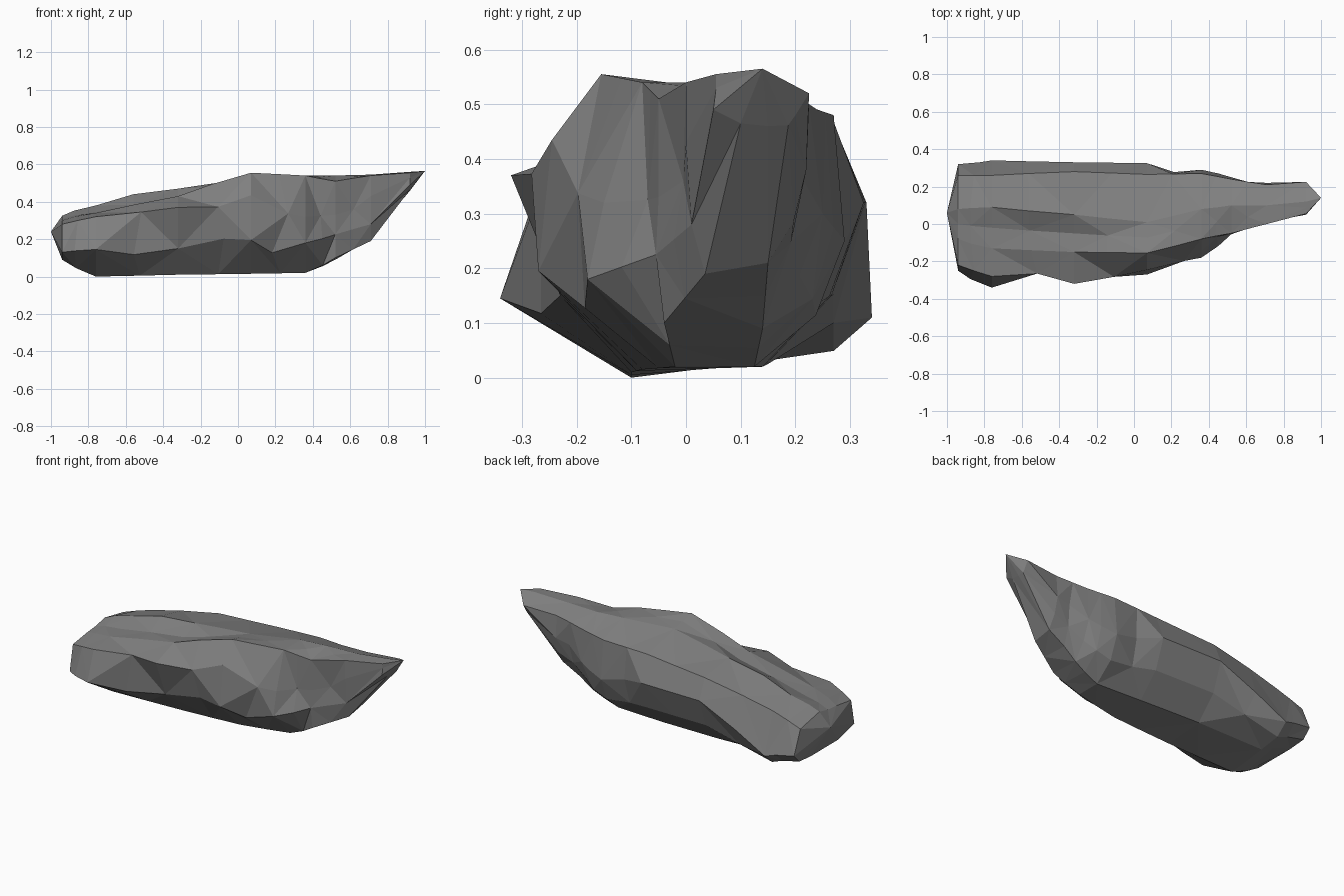
import bpy, bmesh, random
from mathutils import Vector

if "Cube" in bpy.data.objects:
    bpy.data.objects.remove(bpy.data.objects["Cube"])

random.seed(4)

# Cross-sections along the boulder: x, then eight (y, z) corners running
# keel front, low front, shoulder, front ridge, step top, back edge, back bulge, keel back
SECTIONS = [
    (-0.94, -.10, .09, -.25, .13, -.22, .28, -.08, .30, .08, .325, .26, .29, .32, .15, .16, .09),
    (-0.76, -.10, .00, -.34, .145, -.28, .32, -.13, .34, .09, .38, .26, .35, .34, .11, .14, .03),
    (-0.32, -.10, .01, -.23, .15, -.32, .37, -.15, .43, .05, .47, .28, .44, .33, .32, .15, .025),
    (0.07, -.08, .015, -.27, .195, -.245, .435, -.155, .555, .01, .525, .265, .47, .325, .32, .14, .02),
    (0.36, -.02, .02, -.18, .18, -.15, .32, -.08, .54, .08, .54, .27, .48, .29, .25, .125, .02),
    (0.52, -.04, .10, -.055, .225, -.05, .33, -.05, .51, .10, .54, .24, .49, .25, .30, .14, .09),
    (0.71, .035, .19, .01, .28, 0, .43, 0, .54, .10, .545, .21, .51, .22, .38, .15, .21),
    (0.92, .10, .465, .05, .49, .055, .53, .055, .555, .12, .56, .225, .52, .20, .48, .15, .46),
]
TIPS = Vector((-1, .06, .24)), Vector((1, .14, .565))

# (gap index, corner index): shift of chips pressed into the in-between rings
CHIPS = {
    (1, 2): (.02, .035, 0), (1, 1): (0, .02, -.03), (1, 4): (0, 0, .015),
    (2, 1): (.03, 0, .03), (2, 2): (0, .0, -.03),
    (3, 1): (-.02, .04, -.06), (3, 2): (.05, .0, -.04), (3, 6): (0, -.03, 0),
    (4, 2): (0, .03, 0), (5, 2): (0, .02, -.02), (5, 6): (0, -.02, .02),
}


def corners(s):
    return [Vector((s[0], s[i], s[i + 1])) for i in range(1, 17, 2)]


def detail(ring):
    """Add the foot of the top step and the rounded lower back."""
    ridge, step = ring[3], ring[4]
    depth = max(0, .035 - .06 * abs(step.x + .45))
    foot = ridge.lerp(step, .5) - Vector((0, 0, depth))
    heel = ring[6].lerp(ring[7], .5)
    bulge = .03 if heel.x < .5 else .012
    heel += Vector((0, bulge, -bulge * .7))
    return ring[:4] + [foot] + ring[4:7] + [heel] + ring[7:]


# Add a chipped, slightly uneven ring between neighbouring sections
rings = []
for n, sec in enumerate(SECTIONS):
    ring = corners(sec)
    rings.append(detail(ring))
    if n < 6:
        nxt = corners(SECTIONS[n + 1])
        mid = []
        for k, (a, b) in enumerate(zip(ring, nxt)):
            p = a.lerp(b, .5) + Vector(CHIPS.get((n, k), (0, 0, 0)))
            p.x += random.uniform(-.03, .03) * (1 if n < 3 else .5)
            mid.append(p)
        rings.append(detail(mid))

bm = bmesh.new()
loops = [[bm.verts.new(p) for p in ring] for ring in rings]
count = len(loops[0])

# Skin between rings, alternating the diagonal for irregular facets
for r, (a, b) in enumerate(zip(loops, loops[1:])):
    for k in range(count):
        j = (k + 1) % count
        if (r + k) % 2:
            tris = (a[k], a[j], b[j]), (a[k], b[j], b[k])
        else:
            tris = (a[k], a[j], b[k]), (a[j], b[j], b[k])
        for t in tris:
            bm.faces.new(t)

# Close both pointed ends
for tip, loop in zip(TIPS, (loops[0], loops[-1])):
    v = bm.verts.new(tip)
    for k in range(count):
        bm.faces.new((v, loop[k], loop[(k + 1) % count]))
bmesh.ops.recalc_face_normals(bm, faces=bm.faces)

# Stone object, flat shaded
mesh = bpy.data.meshes.new("boulder")
bm.to_mesh(mesh)
bm.free()
stone = bpy.data.materials.new("grey stone")
stone.diffuse_color = (.22, .22, .22, 1)
stone.use_nodes = True
stone.node_tree.nodes["Principled BSDF"].inputs["Base Color"].default_value = stone.diffuse_color
mesh.materials.append(stone)
boulder = bpy.data.objects.new("boulder", mesh)
bpy.context.collection.objects.link(boulder)
